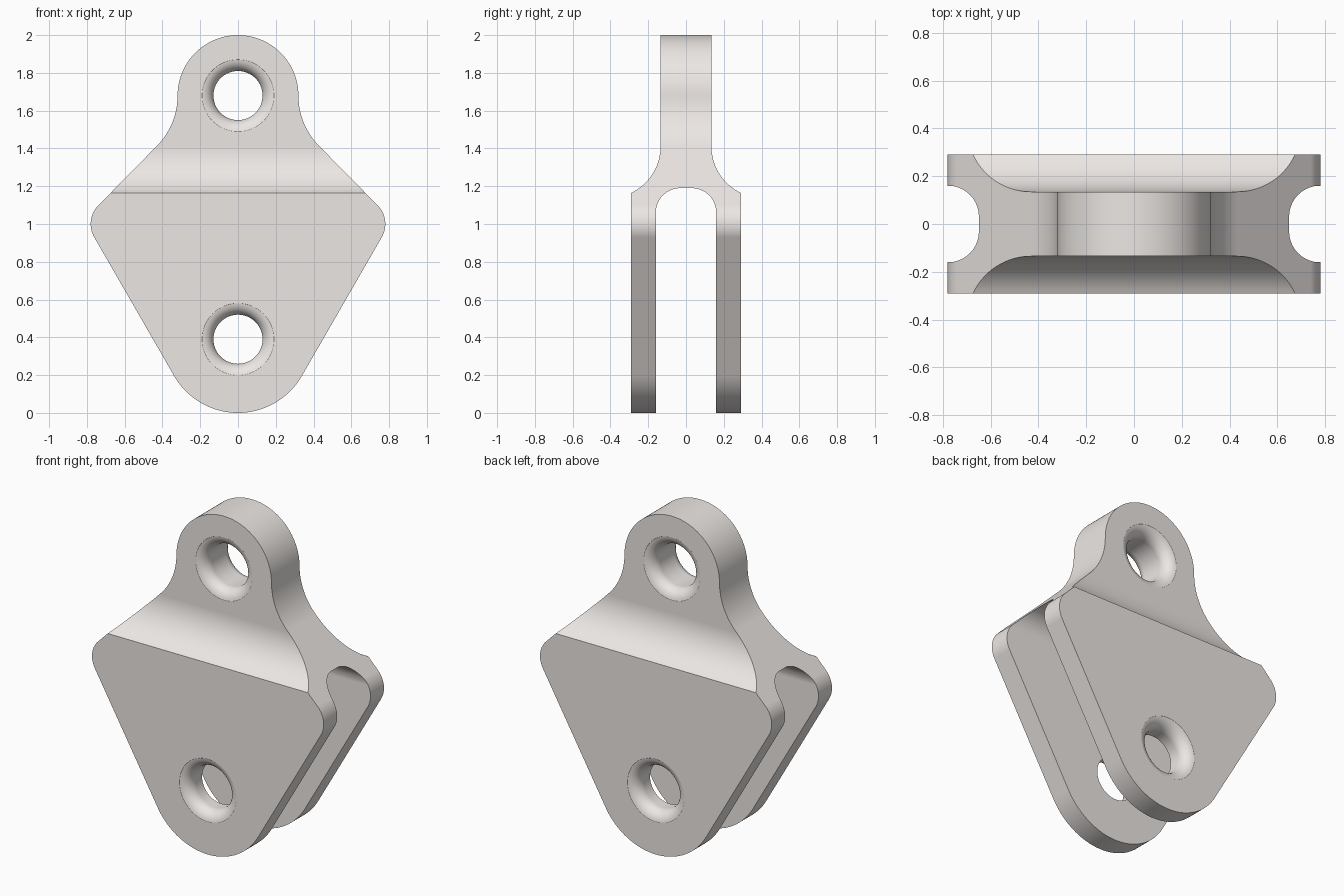
import bpy, bmesh
from math import cos, sin, radians, pi

if "Cube" in bpy.data.objects:
    bpy.data.objects.remove(bpy.data.objects["Cube"])


def arc(cx, cz, r, a0, a1, n):
    """Points on an arc, angles in degrees."""
    return [(cx + r * cos(radians(a0 + (a1 - a0) * i / n)),
             cz + r * sin(radians(a0 + (a1 - a0) * i / n))) for i in range(n + 1)]


def mirrored(half):
    """Close a right-hand half outline with its mirror image."""
    return half + [(-u, z) for u, z in reversed(half) if abs(u) > 1e-6]


def make_object(name, bm):
    bmesh.ops.remove_doubles(bm, verts=bm.verts, dist=1e-6)
    bmesh.ops.recalc_face_normals(bm, faces=bm.faces)
    me = bpy.data.meshes.new(name)
    bm.to_mesh(me)
    bm.free()
    ob = bpy.data.objects.new(name, me)
    bpy.context.collection.objects.link(ob)
    return ob


def prism(name, outline, axis, half):
    """Extrude an outline (u, z) along x or y."""
    bm = bmesh.new()
    put = (lambda u, z: (u, -half, z)) if axis == 'y' else (lambda u, z: (-half, u, z))
    face = bm.faces.new([bm.verts.new(put(u, z)) for u, z in outline])
    ext = bmesh.ops.extrude_face_region(bm, geom=[face])
    move = (0, 2 * half, 0) if axis == 'y' else (2 * half, 0, 0)
    bmesh.ops.translate(bm, vec=move,
                        verts=[v for v in ext['geom'] if isinstance(v, bmesh.types.BMVert)])
    return make_object(name, bm)


def hole_cutter(name, z, h, r=0.13, f=0.07, n=64):
    """Round bore along y that flares out to both faces with a radius."""
    side = [(r + f - f * cos(t * pi / 20), h - f + f * sin(t * pi / 20)) for t in range(10)]
    side.append((r + f, h + 0.01))
    prof = [(a, -y) for a, y in reversed(side)] + side
    bm = bmesh.new()
    rings = [[bm.verts.new((a * cos(2 * pi * i / n), y, z + a * sin(2 * pi * i / n)))
              for i in range(n)] for a, y in prof]
    for p, q in zip(rings, rings[1:]):
        for i in range(n):
            j = (i + 1) % n
            bm.faces.new((p[i], p[j], q[j], q[i]))
    bm.faces.new(rings[0])
    bm.faces.new(rings[-1])
    return make_object(name, bm)


def boolean(ob, cutter, op):
    bpy.context.view_layer.objects.active = ob
    mod = ob.modifiers.new(op, 'BOOLEAN')
    mod.operation, mod.object, mod.solver = op, cutter, 'EXACT'
    bpy.ops.object.modifier_apply(modifier=mod.name)
    bpy.data.objects.remove(cutter)


# Front outline: lower lobe, side corner, neck fillet, top eye
front = (arc(0, 0.39, 0.39, -90, -30, 20)
         + arc(0.64, 1.0, 0.14, -30, 45, 14)
         + arc(0.70, 1.68, 0.38, 225, 180, 16)
         + arc(0, 1.68, 0.32, 0, 90, 28)[1:])
link = prism("clevis_link", mirrored(front), 'y', 0.4)

# Side outline: slot between the legs, curved shoulder, thin tab
side = (arc(0.03, 1.06, 0.13, 90, 0, 14)
        + [(0.16, -0.1), (0.29, -0.1)]
        + arc(0.406, 1.41, 0.271, 244.7, 180, 18)
        + [(0.135, 2.1)])
boolean(link, prism("side_shape", mirrored(side), 'x', 1.0), 'INTERSECT')

# Upper eye bore and lower pin bore
boolean(link, hole_cutter("eye_bore", 1.68, 0.135), 'DIFFERENCE')
boolean(link, hole_cutter("pin_bore", 0.39, 0.29), 'DIFFERENCE')

# Pale warm grey finish
mat = bpy.data.materials.new("pale_warm_grey")
mat.diffuse_color = (0.84, 0.80, 0.775, 1)
mat.use_nodes = True
mat.node_tree.nodes["Principled BSDF"].inputs["Base Color"].default_value = mat.diffuse_color
link.data.materials.clear()
link.data.materials.append(mat)

# Smooth shading with crisp edges
bpy.ops.object.select_all(action='DESELECT')
link.select_set(True)
bpy.context.view_layer.objects.active = link
bpy.ops.object.shade_smooth_by_angle(angle=radians(30))
wn = link.modifiers.new("weighted_normals", 'WEIGHTED_NORMAL')
wn.keep_sharp = True
